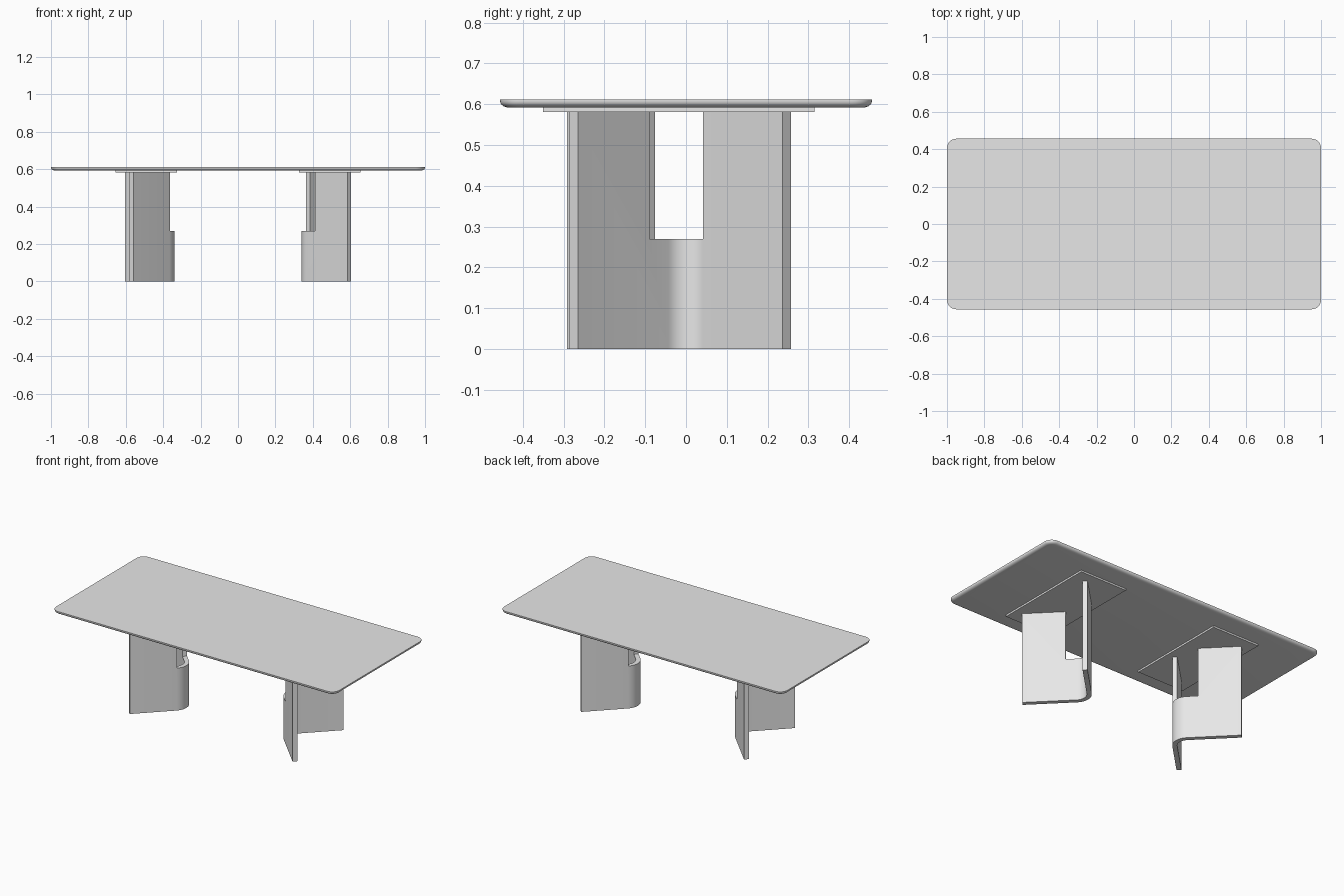
import bpy
import bmesh
import math
from mathutils import Matrix, Vector

cube = bpy.data.objects.get("Cube")
if cube:
    bpy.data.objects.remove(cube, do_unlink=True)

grey = bpy.data.materials.new("light grey")
grey.use_nodes = True
colour = (0.8, 0.8, 0.8, 1)
grey.diffuse_color = colour
grey.node_tree.nodes["Principled BSDF"].inputs["Base Color"].default_value = colour


def make_object(name, mesh):
    obj = bpy.data.objects.new(name, mesh)
    bpy.context.collection.objects.link(obj)
    return obj


def prism(name, outline, z0, z1):
    """Extrude a plan outline from z0 up to z1."""
    bm = bmesh.new()
    base = bm.faces.new([bm.verts.new((x, y, z0)) for x, y in outline])
    top = bmesh.ops.extrude_face_region(bm, geom=[base])["geom"]
    verts = [v for v in top if isinstance(v, bmesh.types.BMVert)]
    bmesh.ops.translate(bm, verts=verts, vec=(0, 0, z1 - z0))
    bmesh.ops.recalc_face_normals(bm, faces=bm.faces[:])
    mesh = bpy.data.meshes.new(name)
    bm.to_mesh(mesh)
    bm.free()
    mesh.materials.append(grey)
    return make_object(name, mesh)


def smooth(obj):
    bpy.ops.object.select_all(action="DESELECT")
    obj.select_set(True)
    bpy.context.view_layer.objects.active = obj
    bpy.ops.object.shade_smooth_by_angle(angle=math.radians(35))


def rounded_rect(half_x, half_y, radius, steps=8):
    points = []
    for quarter, (sx, sy) in enumerate([(1, 1), (-1, 1), (-1, -1), (1, -1)]):
        for i in range(steps + 1):
            a = (quarter + i / steps) * math.pi / 2
            points.append((sx * (half_x - radius) + radius * math.cos(a),
                           sy * (half_y - radius) + radius * math.sin(a)))
    return points


# Tabletop: rounded corners, crisp upper edge, rounded underside edge
TOP_Z, UNDER_Z = 0.612, 0.592
bm = bmesh.new()
profile = [(0, TOP_Z)]
for i in range(6):
    a = i / 5 * math.pi / 2
    profile.append((0.022 * (1 - math.cos(a)), TOP_Z - 0.004 - 0.016 * math.sin(a)))
rings = [[bm.verts.new((x, y, z)) for x, y in rounded_rect(1 - inset, 0.456 - inset, 0.05 - inset)]
         for inset, z in profile]
for upper, lower in zip(rings, rings[1:]):
    for i in range(len(upper)):
        j = (i + 1) % len(upper)
        bm.faces.new((upper[i], lower[i], lower[j], upper[j]))
bm.faces.new(rings[0])
bm.faces.new(rings[-1][::-1])
bmesh.ops.recalc_face_normals(bm, faces=bm.faces[:])
mesh = bpy.data.meshes.new("tabletop")
bm.to_mesh(mesh)
bm.free()
mesh.materials.append(grey)
smooth(make_object("tabletop", mesh))

# Leg: a bent sheet, V-shaped in plan, with unequal wings
PLATE_Z, WINDOW_Z = 0.581, 0.27
centre = Vector((0.43, 0))
outer_r, inner_r = 0.09, 0.062


def bend(radius):
    angles = [math.radians(135 + 90 * i / 10) for i in range(11)]
    return [(centre.x + radius * math.cos(a), radius * math.sin(a)) for a in angles]


outline = ([(0.56, 0.257)] + bend(outer_r) + [(0.585, -0.285), (0.605, -0.265)]
           + bend(inner_r)[::-1] + [(0.58, 0.237)])
right_leg = prism("left_leg", outline, 0, PLATE_Z)

# Window cut through the bend, square to each wing
window = prism("window_cutter",
               [(0.25, -0.14), (0.38, -0.14), (0.44, -0.08), (0.42, 0.005),
                (0.335, 0.09), (0.25, 0.09)], WINDOW_Z, 0.7)
window.hide_render = True
cut = right_leg.modifiers.new("window", "BOOLEAN")
cut.operation = "DIFFERENCE"
cut.solver = "EXACT"
cut.object = window
bpy.context.view_layer.objects.active = right_leg
bpy.ops.object.modifier_apply(modifier="window")
bpy.data.objects.remove(window, do_unlink=True)
smooth(right_leg)

# Mounting plate between leg and tabletop
plate = prism("left_mounting_plate",
              [(0.325, -0.35), (0.655, -0.35), (0.655, 0.315), (0.325, 0.315)],
              PLATE_Z, UNDER_Z)

# Opposite leg and plate: half turn about the shared centre
turn = (Matrix.Translation((0, -0.0175, 0)) @ Matrix.Rotation(math.pi, 4, "Z")
        @ Matrix.Translation((0, 0.0175, 0)))
for part in (right_leg, plate):
    twin = make_object(part.name.replace("left", "right"), part.data.copy())
    twin.data.transform(turn)
